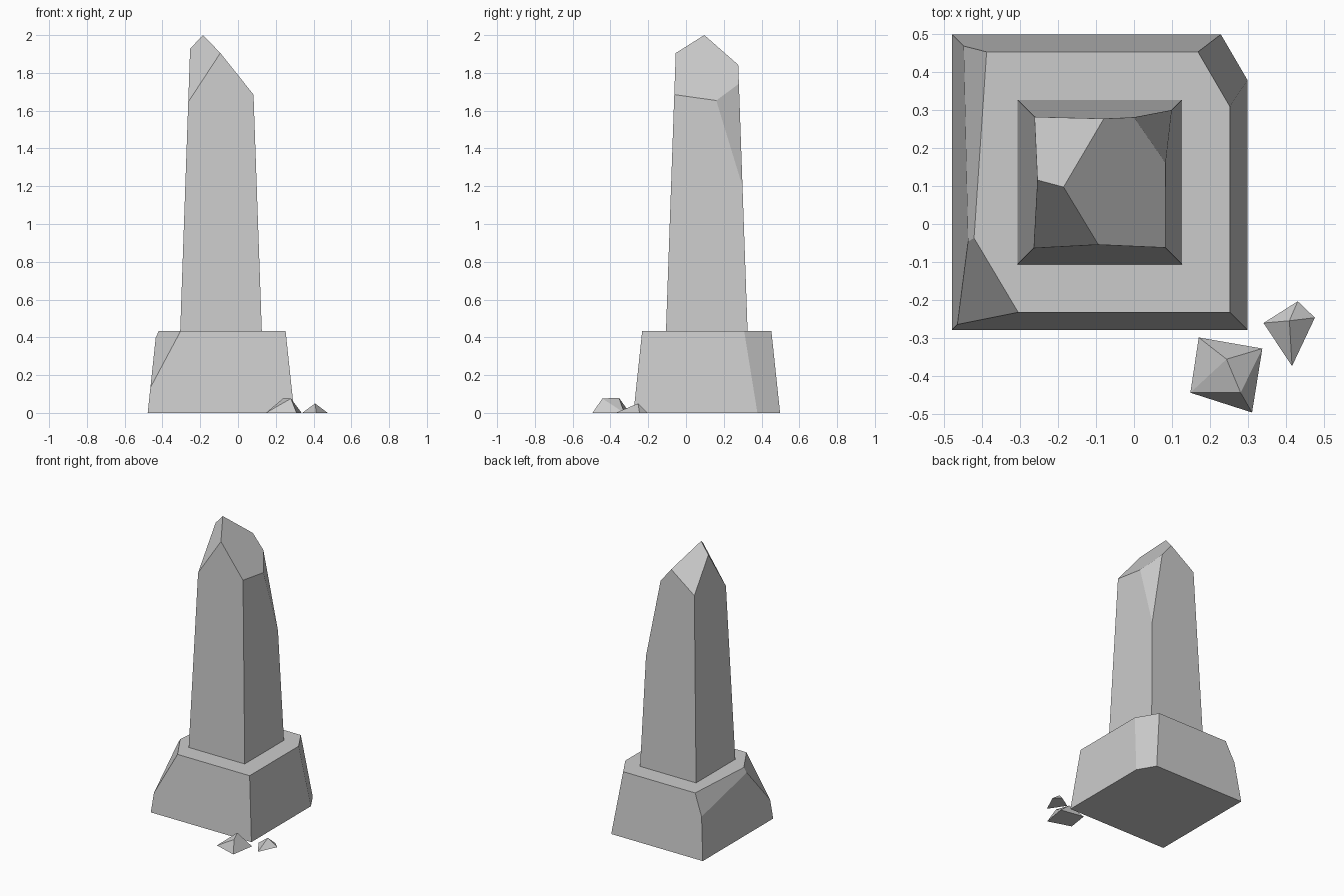
import bpy, bmesh
from mathutils import Vector

if "Cube" in bpy.data.objects:
    bpy.data.objects.remove(bpy.data.objects["Cube"])

CX, CY = -0.09, 0.11   # axis of the monument


def finish(name, bm):
    bmesh.ops.recalc_face_normals(bm, faces=bm.faces[:])
    mesh = bpy.data.meshes.new(name)
    bm.to_mesh(mesh)
    bm.free()
    obj = bpy.data.objects.new(name, mesh)
    bpy.context.collection.objects.link(obj)


def chipped_block(name, z0, z1, r0, r1, cuts):
    """Tapered square block with each plane in cuts (three points) sliced off."""
    bm = bmesh.new()
    bmesh.ops.create_cube(bm, size=2)
    for v in bm.verts:
        top = v.co.z > 0
        r = r1 if top else r0
        v.co = (CX + v.co.x * r, CY + v.co.y * r, z1 if top else z0)
    inside = Vector((CX, CY, z0 + 0.1))
    for cut in cuts:
        a, b, c = map(Vector, cut)
        n = (b - a).cross(c - a).normalized()
        if n.dot(inside - a) > 0:
            n = -n
        bmesh.ops.bisect_plane(bm, geom=bm.verts[:] + bm.edges[:] + bm.faces[:],
                               plane_co=a, plane_no=n, dist=1e-5, clear_outer=True)
        rim = [e for e in bm.edges if e.is_boundary]
        bmesh.ops.holes_fill(bm, edges=rim, sides=0)
    finish(name, bm)


def shard(name, ground, tops):
    """Faceted stone chip: hull of a ground outline and raised points."""
    bm = bmesh.new()
    for p in [(x, y, 0) for x, y in ground] + tops:
        bm.verts.new(p)
    bmesh.ops.convex_hull(bm, input=bm.verts[:])
    finish(name, bm)


# Plinth with three chipped corners and edges
chipped_block("plinth", 0, 0.433, 0.388, 0.342, [
    [(0.228, 0.498, 0), (0.298, 0.378, 0), (0.252, 0.308, 0.433)],
    [(-0.304, -0.232, 0.433), (-0.463, -0.264, 0.135), (-0.42, -0.037, 0.433)],
    [(-0.387, 0.452, 0.433), (-0.42, -0.037, 0.433), (-0.446, 0.467, 0.292)],
])

# Shaft with a broken three-sided top and a chipped back corner
peak = (-0.185, 0.097, 2.0)
chipped_block("shaft", 0.433, 2.2, 0.216, 0.154, [
    [peak, (0.082, -0.061, 1.685), (0.082, 0.162, 1.655)],
    [peak, (-0.095, -0.053, 1.905), (-0.262, -0.062, 1.65)],
    [peak, (-0.252, 0.115, 1.93), (-0.078, 0.277, 1.843)],
    [(0.0, 0.28, 1.742), (0.082, 0.162, 1.655), (0.099, 0.299, 1.2)],
])

# Fallen chips on the ground
shard("large_chip", [(0.17, -0.298), (0.337, -0.327), (0.31, -0.495), (0.148, -0.443)],
      [(0.243, -0.355, 0.08), (0.28, -0.443, 0.076)])
shard("small_chip", [(0.34, -0.26), (0.43, -0.203), (0.475, -0.246), (0.415, -0.373)],
      [(0.408, -0.254, 0.05)])
